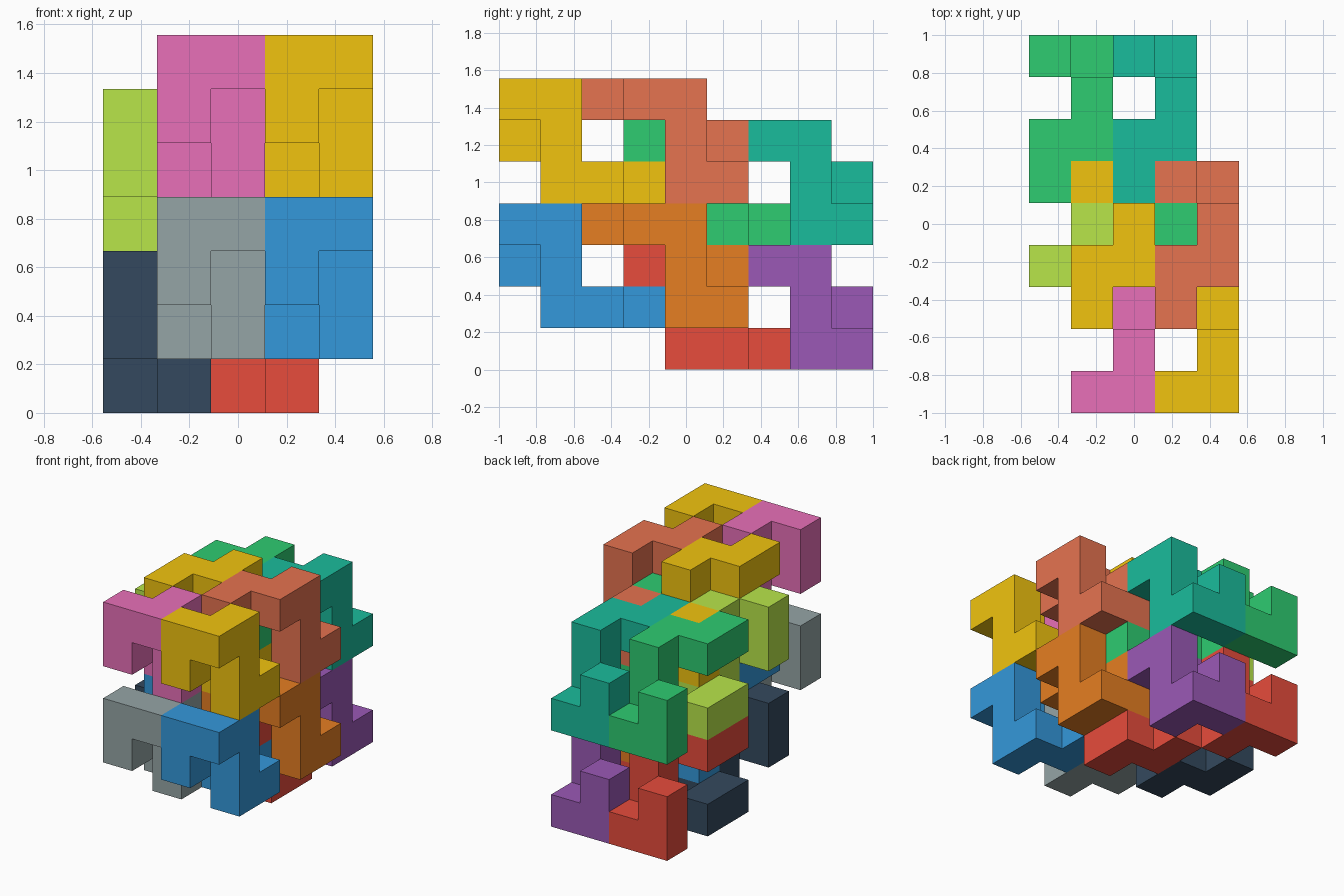
import bpy, bmesh
from mathutils import Vector

if "Cube" in bpy.data.objects:
    bpy.data.objects.remove(bpy.data.objects["Cube"])

U = 2 / 9  # size of one cube cell

# Hook piece: a chain of nine cells, and the same piece turned half a turn about x
HOOK = [(0, 0, 1), (0, 0, 2), (1, 0, 2), (1, 1, 2), (1, 1, 1),
        (1, 1, 0), (1, 2, 0), (0, 2, 0), (0, 3, 0)]
TURNED = [(x, 5 - y, 2 - z) for x, y, z in HOOK]

COLOURS = dict(red="E74C3C", blue="3498DB", green="2ECC71", gold="F1C40F",
               purple="9B59B6", orange="E67E22", teal="1ABC9C", pink="E870B8",
               lime="B8E64A", navy="34495E", grey="95A5A6", coral="E67350")


def linear(c):
    return c / 12.92 if c <= 0.04045 else ((c + 0.055) / 1.055) ** 2.4


def material(name):
    mat = bpy.data.materials.get(name)
    if mat is None:
        mat = bpy.data.materials.new(name)
        rgb = [linear(int(COLOURS[name][i:i + 2], 16) / 255) for i in (0, 2, 4)]
        mat.diffuse_color = (*rgb, 1)
        mat.use_nodes = True
        mat.node_tree.nodes["Principled BSDF"].inputs["Base Color"].default_value = mat.diffuse_color
    return mat


def block_piece(name, cells, offset, colour):
    """One solid interlocking piece: outer faces of the joined cells only."""
    bm = bmesh.new()
    filled = {tuple(c) for c in cells}
    for cell in filled:
        centre = Vector(cell) + Vector((0.5, 0.5, 0.5))
        for axis in range(3):
            for sign in (-1, 1):
                n = Vector((0, 0, 0))
                n[axis] = sign
                if tuple(int(a + b) for a, b in zip(cell, n)) in filled:
                    continue
                a = Vector((0, 0, 0))
                a[(axis + 1) % 3] = 0.5
                b = n.cross(a)
                corners = [centre + n / 2 + s * a + t * b
                           for s, t in ((1, 1), (-1, 1), (-1, -1), (1, -1))]
                bm.faces.new([bm.verts.new((p + Vector(offset)) * U) for p in corners])
    bmesh.ops.remove_doubles(bm, verts=bm.verts, dist=1e-4)
    bmesh.ops.dissolve_limit(bm, angle_limit=0.01, verts=bm.verts, edges=bm.edges)
    mesh = bpy.data.meshes.new(name)
    bm.to_mesh(mesh)
    bm.free()
    obj = bpy.data.objects.new(name, mesh)
    bpy.context.collection.objects.link(obj)
    mesh.materials.append(material(colour))
    # Centre the 5 x 9 x 7 cell grid
    obj.location = (-2.5 * U, -4.5 * U, 0)


# Colours per layer, row and side: (hook, turned hook)
LAYOUT = {
    ("lower", "front", "right"): ("blue", "orange"),
    ("lower", "front", "left"): ("grey", "blue"),
    ("lower", "back", "right"): ("red", "purple"),
    ("lower", "back", "left"): ("navy", "red"),
    ("upper", "front", "right"): ("gold", "coral"),
    ("upper", "front", "left"): ("pink", "gold"),
    ("upper", "back", "right"): ("green", "teal"),
    ("upper", "back", "left"): ("lime", "green"),
}

# Interlocked pairs repeated on a skewed lattice
for (layer, row, side), (hook_colour, turned_colour) in LAYOUT.items():
    p = Vector((3, 0, 4 if layer == "upper" else 1))
    if row == "back":
        p += Vector((-1, 3, -1))
    if side == "left":
        p += Vector((-2, 0, 0))
    label = f"{layer}_{row}_{side}"
    block_piece(f"{label}_hook", HOOK, p, hook_colour)
    block_piece(f"{label}_turned_hook", TURNED, p, turned_colour)
